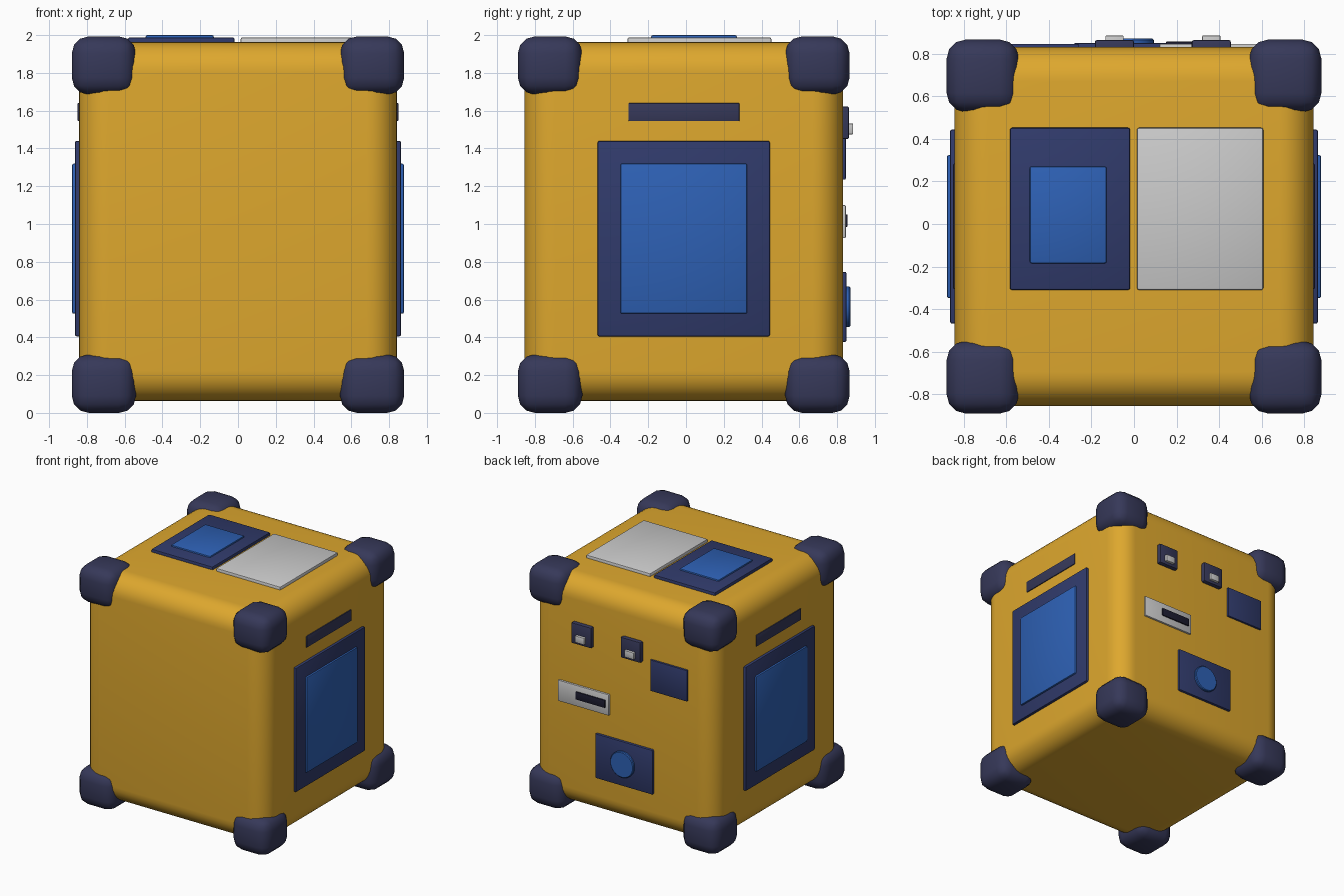
import bpy, bmesh, math
from mathutils import Matrix, Vector

if "Cube" in bpy.data.objects:
    bpy.data.objects.remove(bpy.data.objects["Cube"])


def material(name, rgb):
    m = bpy.data.materials.new(name)
    m.diffuse_color = (*rgb, 1)
    m.use_nodes = True
    m.node_tree.nodes["Principled BSDF"].inputs["Base Color"].default_value = m.diffuse_color
    return m


YELLOW = material("yellow shell", (0.73, 0.39, 0.027))
RUBBER = material("dark rubber", (0.037, 0.040, 0.10))
NAVY = material("navy frame", (0.03, 0.043, 0.147))
BLUE = material("blue glass", (0.027, 0.119, 0.462))
BLACK = material("dark slot", (0.012, 0.012, 0.03))


def finish(bm, name, mat, bevel, segments):
    if bevel:
        edges = [e for e in bm.edges if e.calc_face_angle(0) > 0.6]
        bmesh.ops.bevel(bm, geom=edges, offset=bevel, segments=segments,
                        profile=0.5, affect='EDGES', clamp_overlap=True)
    bmesh.ops.recalc_face_normals(bm, faces=bm.faces)
    mesh = bpy.data.meshes.new(name)
    bm.to_mesh(mesh)
    bm.free()
    obj = bpy.data.objects.new(name, mesh)
    bpy.context.collection.objects.link(obj)
    if mat:
        mesh.materials.append(mat)
    bpy.ops.object.select_all(action='DESELECT')
    obj.select_set(True)
    bpy.context.view_layer.objects.active = obj
    bpy.ops.object.shade_smooth_by_angle(angle=math.radians(35))
    return obj


def box(name, x, y, z, mat=None, bevel=0.01, segments=2):
    """Bevelled box given by its (min, max) range on each axis."""
    lo, hi = Vector((x[0], y[0], z[0])), Vector((x[1], y[1], z[1]))
    bm = bmesh.new()
    bmesh.ops.create_cube(bm, size=1, matrix=Matrix.Translation((lo + hi) / 2)
                          @ Matrix.Diagonal((*(hi - lo), 1)))
    return finish(bm, name, mat, bevel, segments)


# Rounded shell
CY = -0.012
box("shell", (-0.842, 0.842), (CY - 0.842, CY + 0.842), (0.063, 1.963), YELLOW, 0.16, 8)

# Corner bumpers
for sx in (-1, 1):
    for sy in (-1, 1):
        for z in ((0.0, 0.31), (1.685, 1.993)):
            box("corner_bumper", sorted((sx * 0.54, sx * 0.88)),
                sorted((CY + sy * 0.537, CY + sy * 0.878)), z, RUBBER, 0.09, 3)

# Side screens and vents, mirrored left and right
for s in (-1, 1):
    box("side_frame", sorted((s * 0.80, s * 0.864)), (-0.468, 0.444), (0.405, 1.44), NAVY)
    box("side_screen", sorted((s * 0.82, s * 0.879)), (-0.348, 0.324), (0.525, 1.32), BLUE)
    box("side_vent", sorted((s * 0.80, s * 0.849)), (-0.305, 0.283), (1.545, 1.64), RUBBER, 0.004)

# Top panels
box("top_frame", (-0.583, -0.018), (-0.31, 0.452), (1.93, 1.988), NAVY)
box("top_screen", (-0.49, -0.128), (-0.185, 0.27), (1.94, 2.0), BLUE)
box("top_plate", (0.014, 0.607), (-0.31, 0.452), (1.93, 1.988))

# Back connectors
for x in (-0.092, 0.363):
    box("connector", (x - 0.092, x + 0.092), (0.79, 0.864), (1.45, 1.622), RUBBER)
    box("connector_pin", (x - 0.043, x + 0.043), (0.80, 0.885), (1.475, 1.532), None, 0.005)

# Back cover, slot plate and lens panel
box("back_cover", (-0.60, -0.26), (0.79, 0.846), (1.235, 1.495), NAVY, 0.006)
box("slot_plate", (0.12, 0.59), (0.79, 0.846), (0.925, 1.10), None, 0.006)
box("slot", (0.15, 0.42), (0.80, 0.856), (0.985, 1.05), BLACK, 0.004)
box("lens_panel", (-0.285, 0.245), (0.79, 0.85), (0.375, 0.747), NAVY)

# Round lens
bm = bmesh.new()
bmesh.ops.create_cone(bm, cap_ends=True, segments=32, radius1=0.108, radius2=0.108, depth=0.07,
                      matrix=Matrix.Translation((-0.015, 0.835, 0.562))
                      @ Matrix.Rotation(math.pi / 2, 4, 'X'))
finish(bm, "lens", BLUE, 0.006, 1)
